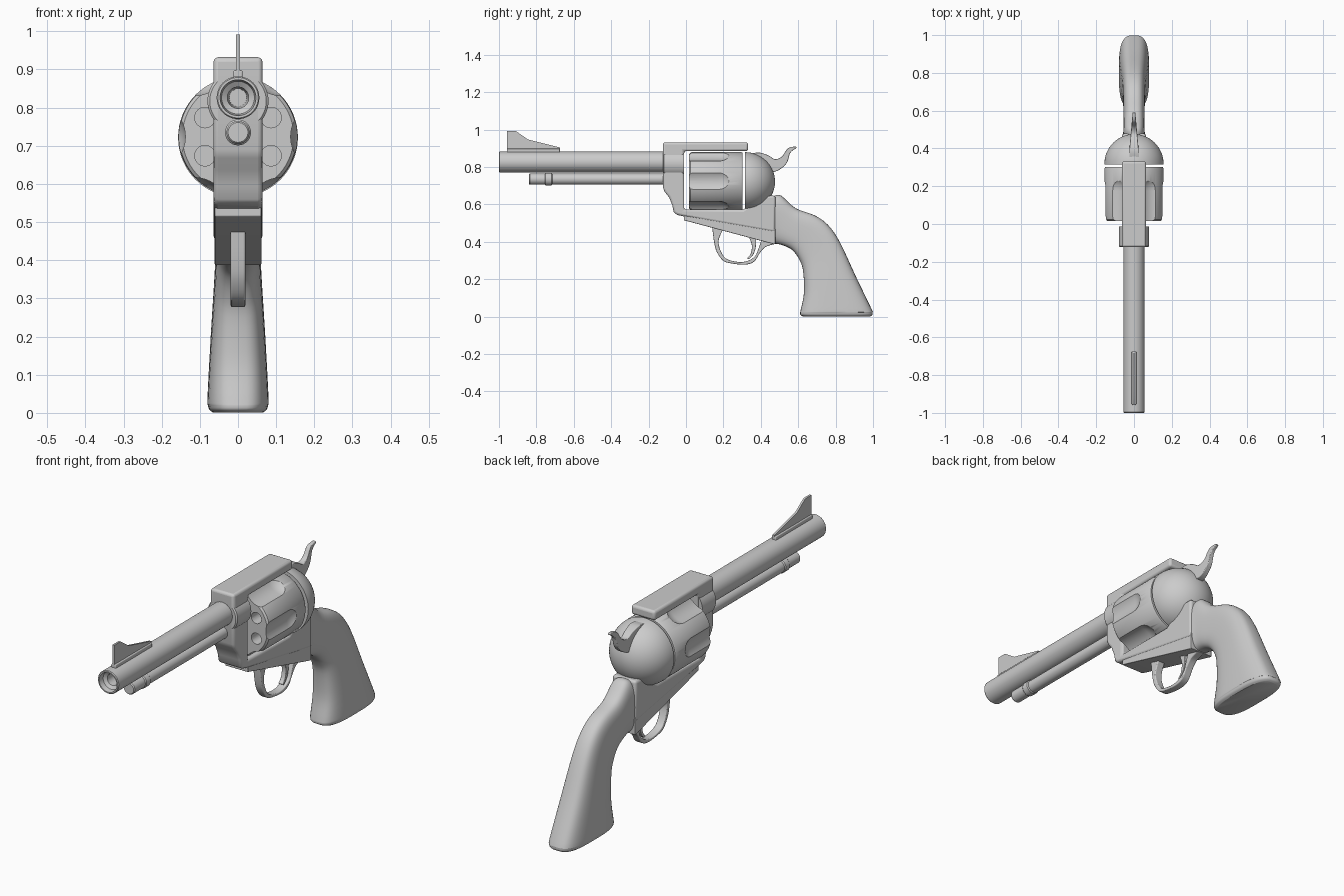
import bpy, bmesh, math
from mathutils import Vector

if "Cube" in bpy.data.objects:
    bpy.data.objects.remove(bpy.data.objects["Cube"])

TAU = 2 * math.pi


def finish(bm, name, bevel=0.0):
    """Turn a bmesh into a named, smooth shaded object."""
    bmesh.ops.recalc_face_normals(bm, faces=bm.faces)
    me = bpy.data.meshes.new(name)
    bm.to_mesh(me)
    bm.free()
    ob = bpy.data.objects.new(name, me)
    bpy.context.collection.objects.link(ob)
    if bevel:
        m = ob.modifiers.new("bevel", 'BEVEL')
        m.width, m.segments, m.limit_method = bevel, 3, 'ANGLE'
        m.angle_limit = math.radians(35)
    smooth(ob)
    return ob


def smooth(ob):
    bpy.ops.object.select_all(action='DESELECT')
    ob.select_set(True)
    bpy.context.view_layer.objects.active = ob
    bpy.ops.object.shade_smooth_by_angle(angle=math.radians(35))


def spline(pts, n=5):
    """Catmull-Rom points through an open list of tuples."""
    v = [Vector(p) for p in pts]
    out = []
    for i in range(len(v) - 1):
        a, b, c, d = v[max(i - 1, 0)], v[i], v[i + 1], v[min(i + 2, len(v) - 1)]
        for k in range(n):
            t = k / n
            out.append(0.5 * (2 * b + (c - a) * t + (2 * a - 5 * b + 4 * c - d) * t * t
                              + (3 * b - a - 3 * c + d) * t ** 3))
    return out + [v[-1]]


def prism(name, pts, width, bevel=0.0):
    """Extrude a (y, z) side outline to +-width; width may depend on y."""
    w = width if callable(width) else (lambda y: width)
    bm = bmesh.new()
    sides = [[bm.verts.new((s * w(p[0]), p[0], p[1])) for p in pts] for s in (-1, 1)]
    bm.faces.new(sides[0])
    bm.faces.new(sides[1])
    for i in range(len(pts)):
        j = (i + 1) % len(pts)
        bm.faces.new((sides[0][i], sides[0][j], sides[1][j], sides[1][i]))
    return finish(bm, name, bevel)


def lathe(bm, profile, x, z, n=48):
    """Spin a (radius, y) profile round an axis along y through x, z."""
    vs = [bm.verts.new((x + r, y, z)) for r, y in profile]
    es = [bm.edges.new(p) for p in zip(vs, vs[1:])]
    bmesh.ops.spin(bm, geom=vs + es, cent=(x, 0, z), axis=(0, 1, 0), angle=TAU, steps=n)
    bmesh.ops.remove_doubles(bm, verts=bm.verts, dist=1e-5)


def turned(name, profile, z, n=48):
    bm = bmesh.new()
    lathe(bm, profile, 0, z, n)
    return finish(bm, name)


# Barrel with stepped muzzle, and the ejector tube below it
turned("barrel", [(0, -.1), (.056, -.1), (.056, -.996), (.053, -1), (.047, -1), (.043, -.975),
                  (.028, -.965), (.023, -.7), (0, -.7)], .826)
turned("ejector_tube", [(0, -.1), (.03, -.1), (.03, -.715), (.034, -.72), (.034, -.75),
                        (.03, -.755), (.03, -.835), (.026, -.84), (0, -.84)], .735, 32)

# Front sight: blade and base
prism("sight_blade", [(-.957, .87), (-.957, .992), (-.91, .992), (-.845, .947),
                      (-.674, .904), (-.674, .87)], .005)
prism("sight_base", [(-.957, .87), (-.957, .898), (-.674, .898), (-.674, .87)], .012, .004)

# Frame: front block, top strap and lower rail in one outline
prism("frame", [(-.123, .932), (-.123, .69), (-.115, .668), (-.09, .637), (-.073, .595),
                (-.066, .56), (-.053, .545), (-.01, .535), (.478, .45), (.478, .647), (.42, .645),
                (.305, .572), (-.01, .572), (-.01, .885), (.332, .885), (.332, .932)], .064, .012)
turned("barrel_collar", [(0, -.123), (.074, -.123), (.08, -.117), (.08, -.012), (0, -.012)], .817)

# Cylinder: six flutes and six chambers cut out
cz = .724
cylinder = turned("cylinder", [(0, .017), (.146, .017), (.154, .025), (.156, .04), (.156, .295),
                               (.152, .301), (0, .301)], cz, 96)
bm = bmesh.new()
capsule = [(0, -.08), (.09, -.08)] + [(.09 * math.cos(a), .175 + .09 * math.sin(a))
                                      for a in [i * math.pi / 20 for i in range(10)]] + [(0, .265)]
for i in range(6):
    a = i * TAU / 6
    lathe(bm, capsule, .228 * math.cos(a), cz + .228 * math.sin(a), 64)
    a += TAU / 12
    lathe(bm, [(0, -.02), (.027, -.02), (.027, .2), (0, .2)],
          .1 * math.cos(a), cz + .1 * math.sin(a), 24)
cutter = finish(bm, "cylinder_cutter")
cutter.hide_render = True
m = cylinder.modifiers.new("cut", 'BOOLEAN')
m.operation, m.solver, m.object = 'DIFFERENCE', 'EXACT', cutter
bpy.context.view_layer.objects.active = cylinder
bpy.ops.object.modifier_apply(modifier="cut")
bpy.data.objects.remove(cutter)
smooth(cylinder)

# Domed recoil shield behind the cylinder
dome = [(.157 * math.cos(i * math.pi / 32), .316 + .16 * math.sin(i * math.pi / 32))
        for i in range(16)]
turned("recoil_shield", [(0, .316)] + dome + [(0, .476)], .722, 64)

# Hammer with a curved, thinning spur
top = spline([(.34, .87), (.39, .877), (.44, .862), (.476, .842), (.513, .856), (.545, .9),
              (.588, .91)])
low = spline([(.592, .902), (.558, .876), (.538, .82), (.49, .78), (.44, .775), (.36, .8)])
prism("hammer", top + low, lambda y: .024 - .016 * max(0, min(1, (y - .4) / .18)), .003)

# Trigger plate, guard bow and trigger
prism("trigger_plate", [(-.012, .54), (-.012, .515), (.47, .387), (.478, .387), (.478, .47)],
      .061, .003)
outer = spline([(.14, .48), (.15, .40), (.165, .345), (.20, .298), (.25, .283), (.32, .278),
                (.365, .295), (.395, .34), (.425, .372), (.475, .388)])
inner = spline([(.475, .42), (.41, .41), (.39, .37), (.372, .327), (.34, .302), (.30, .292),
                (.25, .297), (.208, .315), (.182, .36), (.175, .41), (.2, .47)])
prism("trigger_guard", outer + inner, .019, .004)
prism("trigger", spline([(.335, .43), (.352, .38), (.345, .335), (.325, .312)])
      + spline([(.337, .306), (.362, .335), (.374, .38), (.375, .43)]), .012, .003)

# Grip: rounded sections lofted between front edge and back edge (yf, zf, yb, zb, half width)
sections = spline([(.474, .39, .474, .647, .058), (.50, .386, .51, .646, .056),
                   (.537, .374, .585, .58, .056), (.572, .352, .69, .54, .057),
                   (.603, .31, .762, .487, .059), (.625, .25, .824, .396, .063),
                   (.631, .13, .908, .215, .073), (.613, .035, .99, .045, .08),
                   (.61, .018, .998, .022, .079), (.613, .008, .996, .009, .075),
                   (.625, .001, .985, .001, .066)], 4)
bm = bmesh.new()
rings = []
for yf, zf, yb, zb, w in sections:
    ring = []
    for i in range(40):
        a = i * TAU / 40
        c, s = math.cos(a), math.sin(a)
        u = math.copysign(abs(c) ** .65, c) * .5 + .5
        x = math.copysign(abs(s) ** .65, s) * w
        ring.append(bm.verts.new((x, yf + (yb - yf) * u, max(0, zf + (zb - zf) * u))))
    rings.append(ring)
for r, q in zip(rings, rings[1:]):
    for i in range(40):
        j = (i + 1) % 40
        bm.faces.new((r[i], r[j], q[j], q[i]))
bm.faces.new(rings[0])
bm.faces.new(rings[-1])
finish(bm, "grip")
